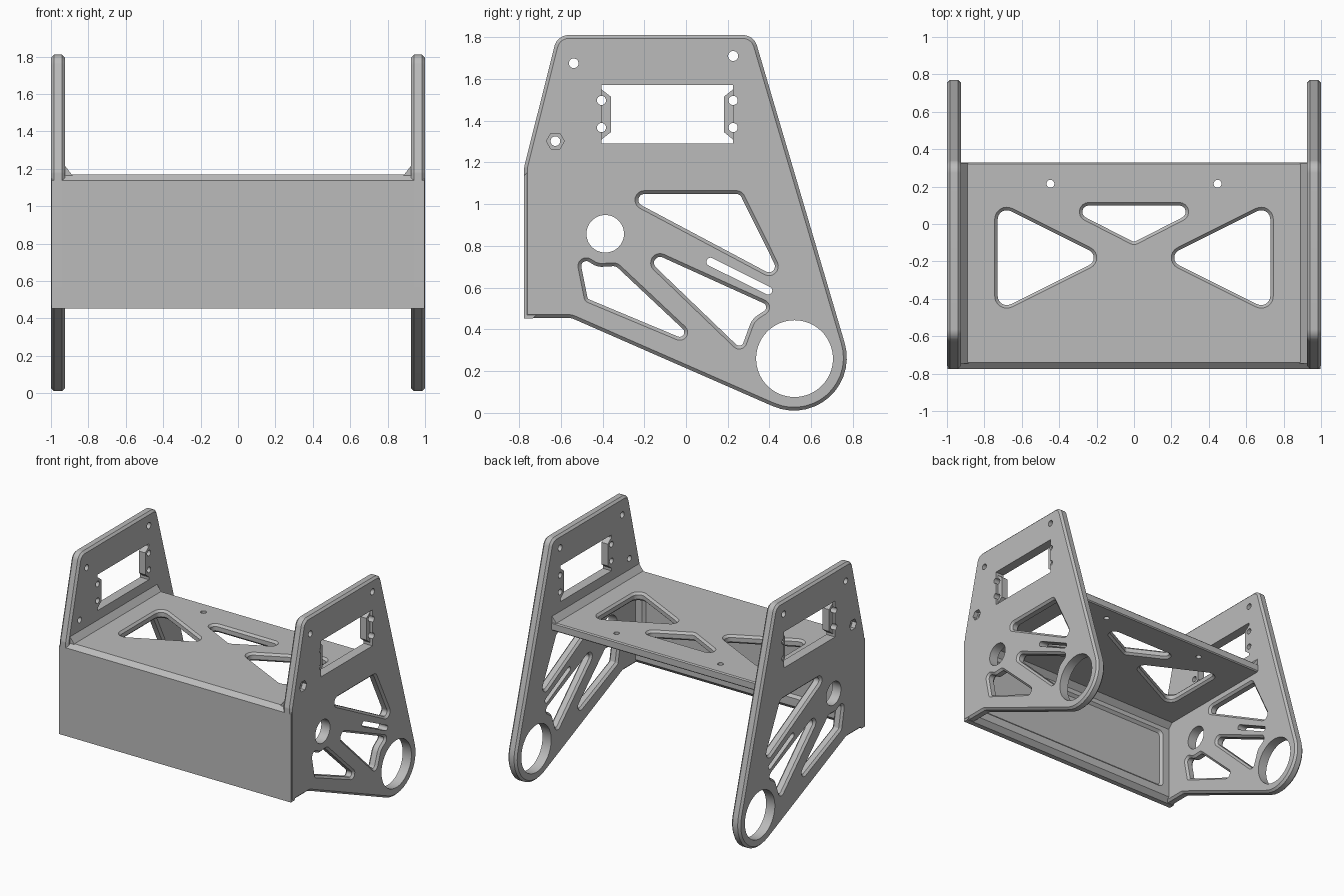
import bpy, bmesh, math
from mathutils import Vector

cube = bpy.data.objects.get("Cube")
if cube:
    bpy.data.objects.remove(cube, do_unlink=True)

grey = bpy.data.materials.new("machined_grey")
grey.use_nodes = True
grey.diffuse_color = (0.5, 0.5, 0.5, 1)
grey.node_tree.nodes["Principled BSDF"].inputs["Base Color"].default_value = (0.5, 0.5, 0.5, 1)

CH = 0.016          # chamfer width
INNER, OUTER = 0.925, 1.0   # side plate faces


def rounded(corners, steps=8):
    """Polygon whose corners (u, v, radius) are filleted."""
    pts, n = [], len(corners)
    for i, (u, v, r) in enumerate(corners):
        p = Vector((u, v))
        if r == 0:
            pts.append(p)
            continue
        a = (Vector(corners[i - 1][:2]) - p).normalized()
        b = (Vector(corners[(i + 1) % n][:2]) - p).normalized()
        half = a.angle(b) / 2
        centre = p + (a + b).normalized() * (r / math.sin(half))
        start = p + a * (r / math.tan(half)) - centre
        end = p + b * (r / math.tan(half)) - centre
        sweep = start.angle_signed(end)
        a0 = math.atan2(start.y, start.x)
        for k in range(steps + 1):
            t = a0 - sweep * k / steps
            pts.append(centre + Vector((math.cos(t), math.sin(t))) * r)
    return pts


def circle(u, v, r, n=32):
    return [Vector((u + r * math.cos(2 * math.pi * k / n), v + r * math.sin(2 * math.pi * k / n)))
            for k in range(n)]


def rect(u0, v0, u1, v1):
    return [Vector(p) for p in ((u0, v0), (u1, v0), (u1, v1), (u0, v1))]


def offset(pts, d):
    """Grow (d > 0) or shrink a counter-clockwise outline."""
    out = []
    for i, p in enumerate(pts):
        e1 = (p - pts[i - 1]).normalized()
        e2 = (pts[(i + 1) % len(pts)] - p).normalized()
        n1, n2 = Vector((e1.y, -e1.x)), Vector((e2.y, -e2.x))
        out.append(p + (n1 + n2) * (d / (1 + n1.dot(n2))))
    return out


def loft(bm, pts, layers, place):
    """Stack offset copies of an outline; layers are (depth, offset)."""
    area = sum(pts[i - 1].cross(p) for i, p in enumerate(pts))
    if area < 0:
        pts = pts[::-1]
    rings = [[bm.verts.new(place(p.x, p.y, d)) for p in offset(pts, o)] for d, o in layers]
    n = len(pts)
    for lo, hi in zip(rings, rings[1:]):
        for i in range(n):
            bm.faces.new((lo[i - 1], lo[i], hi[i], hi[i - 1]))
    bm.faces.new(rings[0][::-1])
    bm.faces.new(rings[-1])


def make(name, shapes, place):
    bm = bmesh.new()
    for pts, layers in shapes:
        loft(bm, pts, layers, place)
    bmesh.ops.recalc_face_normals(bm, faces=bm.faces)
    mesh = bpy.data.meshes.new(name)
    bm.to_mesh(mesh)
    bm.free()
    mesh.materials.append(grey)
    ob = bpy.data.objects.new(name, mesh)
    bpy.context.collection.objects.link(ob)
    return ob


def activate(ob):
    bpy.ops.object.select_all(action='DESELECT')
    ob.select_set(True)
    bpy.context.view_layer.objects.active = ob


def cut(ob, cutter):
    cutter.hide_render = True
    mod = ob.modifiers.new("cut", 'BOOLEAN')
    mod.operation, mod.solver, mod.object = 'DIFFERENCE', 'EXACT', cutter
    activate(ob)
    bpy.ops.object.modifier_apply(modifier=mod.name)
    bpy.data.objects.remove(cutter, do_unlink=True)


def smooth(ob):
    activate(ob)
    bpy.ops.object.shade_smooth_by_angle(angle=math.radians(25))


def chamfered(lo, hi):
    """Cutter layers for a through hole with chamfered mouths."""
    e = 0.01
    return [(lo - e, e), (lo + CH, -CH), (hi - CH, -CH), (hi + e, e)]


# Side plate outline and openings, in (y, z)
plate_outline = rounded([(-0.775, 0.455, 0), (-0.55, 0.455, 0.08), (0.914, -0.186, 0.253),
                         (0.325, 1.81, 0.07), (-0.617, 1.81, 0.07), (-0.775, 1.18, 0.05)], 14)
pockets = [
    rounded([(-0.38, 1.065, 0.045), (0.268, 1.065, 0.045), (0.5, 0.597, 0.045)]),
    rounded([(-0.345, 0.868, 0.045), (0.44, 0.512, 0.037), (0.33, 0.44, 0.08), (0.27, 0.277, 0.037)]),
    rounded([(-0.535, 0.785, 0.04), (-0.42, 0.715, 0.06), (-0.33, 0.72, 0.05),
             (0.149, 0.27, 0.038), (-0.485, 0.535, 0.03)]),
]
window = [Vector(p) for p in ((-0.405, 1.29), (0.225, 1.29), (0.225, 1.31), (0.182, 1.345),
                              (0.182, 1.515), (0.225, 1.55), (0.225, 1.57), (-0.405, 1.57),
                              (-0.405, 1.55), (-0.36, 1.515), (-0.36, 1.345), (-0.405, 1.31))]
slot = rounded([(0.109, 0.75, 0.019), (0.42, 0.595, 0.019), (0.402, 0.56, 0.019), (0.091, 0.715, 0.019)])
holes = [window, slot, circle(0.52, 0.26, 0.184, 64), circle(-0.387, 0.858, 0.09, 48),
         circle(-0.538, 1.675, 0.023), circle(0.226, 1.71, 0.024), circle(-0.626, 1.302, 0.023)]
holes += [circle(y, z, 0.022) for y in (-0.405, 0.226) for z in (1.367, 1.497)]

for side, s in (("left", 1), ("right", -1)):
    def across(u, v, d, s=s):
        return (s * d, u, v)

    plate = make(side + "_side_plate", [(plate_outline, [
        (INNER, -CH), (INNER + CH, 0), (OUTER - CH, 0), (OUTER, -CH)])], across)
    through = [(h, [(INNER - 0.05, 0), (OUTER + 0.05, 0)]) for h in holes]
    through += [(p, chamfered(INNER, OUTER)) for p in pockets]
    cut(plate, make("hole_cutter", through, across))
    # Recessed window tabs and hexagonal nut seat on the outer face
    seats = [(rect(-0.405, 1.29, 0.225, 1.57), [(OUTER - 0.02, 0), (OUTER + 0.05, 0)]),
             (circle(-0.626, 1.302, 0.043, 6), [(OUTER - 0.035, 0), (OUTER + 0.05, 0)])]
    cut(plate, make("seat_cutter", seats, across))
    smooth(plate)

    # Sloped fillet between shelf and side plate
    make(side + "_shelf_fillet", [(
        [Vector(p) for p in ((0.885, 1.165), (0.94, 1.165), (0.94, 1.235))],
        [(-0.745, 0), (0.325, 0)])], lambda u, v, d, s=s: (s * u, d, v))

# Shelf and front panel folded from one profile, in (y, z)
profile = [Vector(p) for p in ((-0.775, 0.452), (-0.735, 0.452), (-0.7, 0.487), (-0.7, 1.065),
                               (-0.66, 1.105), (0.322, 1.105), (0.33, 1.113), (0.33, 1.162),
                               (0.322, 1.17), (-0.74, 1.17), (-0.775, 1.138))]
shelf = make("shelf_and_front_panel", [(profile, [(-0.998, 0), (0.998, 0)])],
             lambda u, v, d: (d, u, v))

openings = [rounded([(-0.45, 0.115, 0.05), (0.45, 0.115, 0.05), (0, -0.115, 0.04)])]
openings += [rounded([(s * 0.125, -0.18, 0.06), (s * 0.745, 0.13, 0.065), (s * 0.745, -0.49, 0.065)])
             for s in (1, -1)]
shapes = [(o, chamfered(1.105, 1.17)) for o in openings]
shapes += [(circle(s * 0.447, 0.215, 0.021), [(1.05, 0), (1.25, 0)]) for s in (1, -1)]
cut(shelf, make("shelf_cutter", shapes, lambda u, v, d: (u, v, d)))

# Shallow framed recess on the back of the front panel
recess = rounded([(-0.87, 0.55, 0.04), (0.87, 0.55, 0.04), (0.87, 1.03, 0.04), (-0.87, 1.03, 0.04)])
cut(shelf, make("recess_cutter", [(recess, [(-0.72, -0.02), (-0.69, 0.01)])],
                lambda u, v, d: (u, d, v)))
smooth(shelf)
